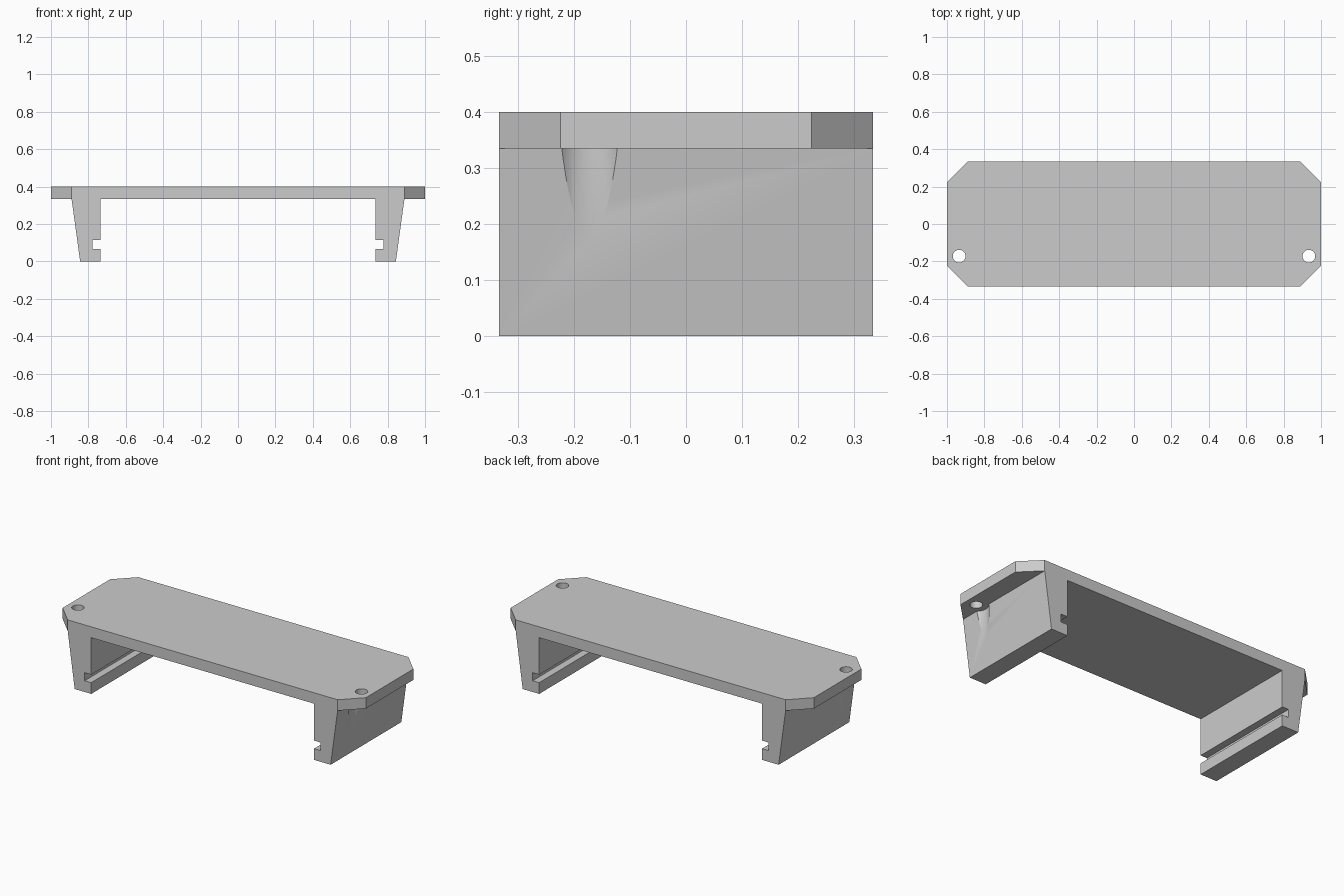
import bpy
import bmesh
import math

if "Cube" in bpy.data.objects:
    bpy.data.objects.remove(bpy.data.objects["Cube"], do_unlink=True)

DEPTH = 0.333            # half depth of the bracket
TOP, UNDER = 0.40, 0.335  # plate top and underside
HOLE_X, HOLE_Y = 0.935, -0.172

grey = bpy.data.materials.new("mid grey")
grey.use_nodes = True
colour = (0.6, 0.6, 0.6, 1)
grey.diffuse_color = colour
grey.node_tree.nodes["Principled BSDF"].inputs["Base Color"].default_value = colour

# Half profile: plate end, tapered leg, board slot, inner underside
half = [(1.0, TOP), (1.0, UNDER), (0.89, UNDER), (0.844, 0), (0.735, 0),
        (0.735, 0.067), (0.778, 0.067), (0.778, 0.115), (0.735, 0.115),
        (0.735, UNDER)]
outline = half + [(-x, z) for x, z in reversed(half)]

# Extrude the profile from front to back
bm = bmesh.new()
face = bm.faces.new([bm.verts.new((x, -DEPTH, z)) for x, z in outline])
grown = bmesh.ops.extrude_face_region(bm, geom=[face])["geom"]
bmesh.ops.translate(bm, vec=(0, 2 * DEPTH, 0),
                    verts=[v for v in grown if isinstance(v, bmesh.types.BMVert)])

# Chamfer the four plate corners
corners = [e for e in bm.edges
           if all(abs(v.co.x) > 0.99 for v in e.verts)
           and abs(e.verts[0].co.z - e.verts[1].co.z) > 0.01]
bmesh.ops.bevel(bm, geom=corners, offset=0.1095, segments=1,
                affect="EDGES", clamp_overlap=False)
bmesh.ops.recalc_face_normals(bm, faces=bm.faces)
mesh = bpy.data.meshes.new("mounting_bracket")
bm.to_mesh(mesh)
bm.free()
bracket = bpy.data.objects.new("mounting_bracket", mesh)
bpy.context.collection.objects.link(bracket)
mesh.materials.append(grey)


def cut_cylinder(name, x, radius, bottom, top):
    """Cut an upright cylinder out of the bracket."""
    bpy.ops.mesh.primitive_cylinder_add(
        vertices=48, radius=radius, depth=top - bottom,
        location=(x, HOLE_Y, (top + bottom) / 2))
    cutter = bpy.context.object
    cutter.name = name
    cutter.data.materials.append(grey)
    cutter.hide_render = True
    cutter.hide_set(True)
    mod = bracket.modifiers.new(name, "BOOLEAN")
    mod.operation = "DIFFERENCE"
    mod.solver = "EXACT"
    mod.object = cutter
    return cutter


# Screw holes through the plate and screw head clearance in the legs
cutters = []
for side, x in (("left", HOLE_X), ("right", -HOLE_X)):
    cutters.append(cut_cylinder(side + "_screw_hole", x, 0.034, 0.3, 0.5))
    cutters.append(cut_cylinder(side + "_head_clearance", x, 0.067, -0.1, UNDER))

# Apply the cuts and drop the cutters
bpy.context.view_layer.objects.active = bracket
bracket.select_set(True)
for mod in list(bracket.modifiers):
    bpy.ops.object.modifier_apply(modifier=mod.name)
for cutter in cutters:
    bpy.data.objects.remove(cutter, do_unlink=True)
bracket.select_set(True)
bpy.ops.object.shade_smooth_by_angle(angle=math.radians(25))
